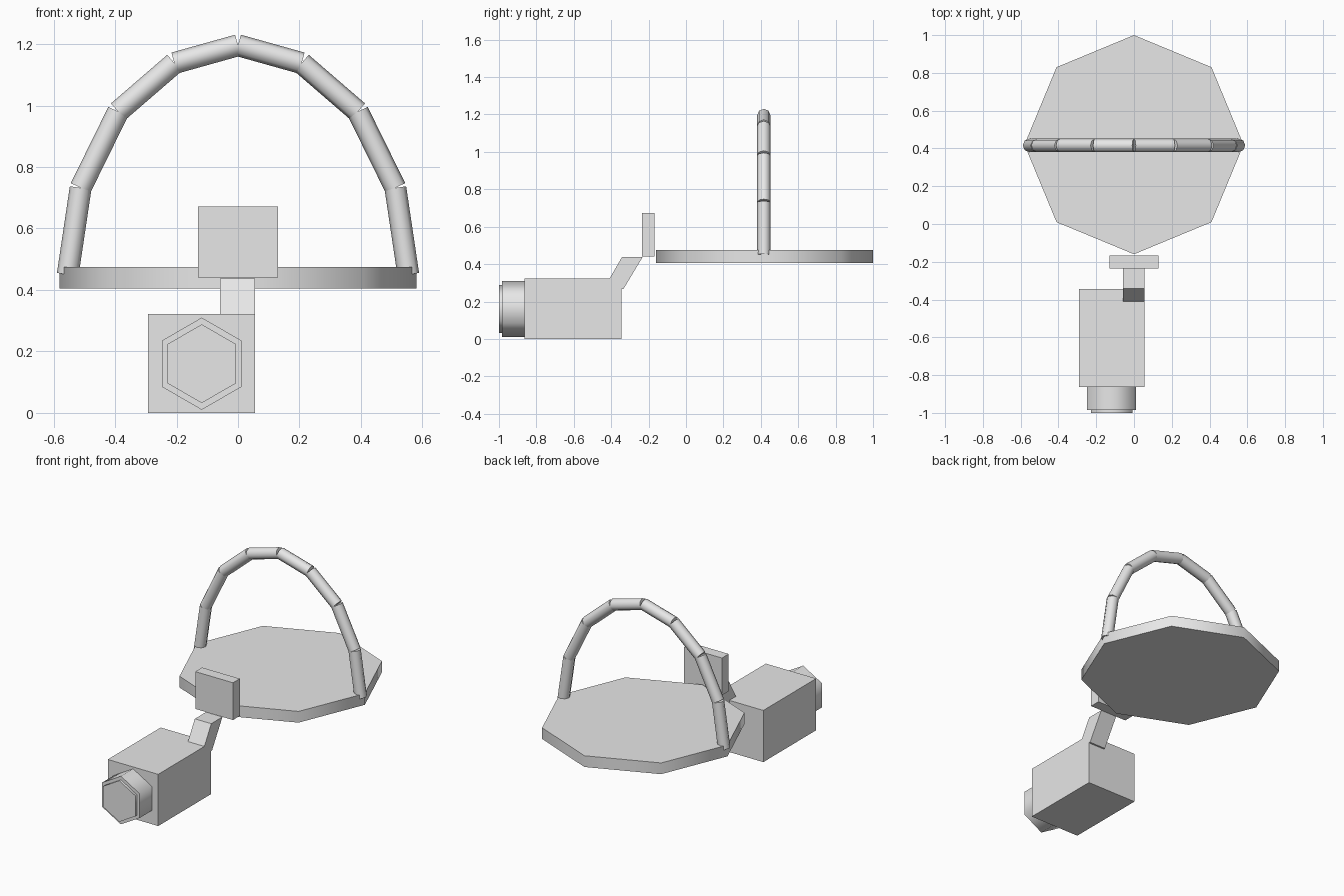
import bpy
import math
from mathutils import Vector

cube = bpy.data.objects.get("Cube")
if cube:
    bpy.data.objects.remove(cube, do_unlink=True)

grey = bpy.data.materials.new("light_grey")
grey.use_nodes = True
colour = (0.8, 0.8, 0.8, 1)
grey.diffuse_color = colour
grey.node_tree.nodes["Principled BSDF"].inputs["Base Color"].default_value = colour


def finish(obj, name):
    obj.name = name
    obj.data.materials.append(grey)
    return obj


def box(name, low, high):
    low, high = Vector(low), Vector(high)
    bpy.ops.mesh.primitive_cube_add(size=1, location=(low + high) / 2)
    obj = bpy.context.object
    obj.scale = high - low
    bpy.ops.object.transform_apply(location=False, rotation=False)
    return finish(obj, name)


def rod(name, start, end, radius, sides):
    """Smooth-sided prism between two points."""
    start, end = Vector(start), Vector(end)
    axis = end - start
    bpy.ops.mesh.primitive_cylinder_add(
        vertices=sides, radius=radius, depth=axis.length, location=(start + end) / 2)
    obj = bpy.context.object
    obj.rotation_euler = axis.to_track_quat('Z', 'Y').to_euler()
    bpy.ops.object.shade_smooth_by_angle(angle=math.radians(65))
    return finish(obj, name)


# Octagonal platform
rod("platform", (0, 0.42, 0.405), (0, 0.42, 0.475), 0.58, 8)

# Arch of straight tubes, mirrored left and right
arch = [(0, 1.196), (0.207, 1.138), (0.39, 0.98), (0.512, 0.732), (0.554, 0.45)]
for side, sign in (("left", 1), ("right", -1)):
    for i, (a, b) in enumerate(zip(arch, arch[1:])):
        rod(f"arch_tube_{side}_{i + 1}", (sign * a[0], 0.416, a[1]),
            (sign * b[0], 0.416, b[1]), 0.0355, 8)

# Upright plate and main housing
box("upright_plate", (-0.13, -0.235, 0.44), (0.13, -0.168, 0.672))
box("housing", (-0.292, -0.864, 0), (0.055, -0.344, 0.322))

# Slanted strut, extruded from its side profile
profile = [(-0.342, 0.438), (-0.232, 0.438), (-0.334, 0.268), (-0.444, 0.262)]
x0, x1 = -0.058, 0.055
verts = [(x, y, z) for x in (x0, x1) for y, z in profile]
faces = [(3, 2, 1, 0), (4, 5, 6, 7)]
faces += [(i, (i + 1) % 4, (i + 1) % 4 + 4, i + 4) for i in range(4)]
mesh = bpy.data.meshes.new("strut")
mesh.from_pydata(verts, [], faces)
strut = bpy.data.objects.new("strut", mesh)
bpy.context.collection.objects.link(strut)
finish(strut, "strut")

# Hexagonal knob with a smaller cap
for name, y0, y1, radius in (("knob", -0.86, -0.984, 0.15),
                             ("knob_cap", -0.98, -1.0, 0.128)):
    rod(name, (-0.118, y0, 0.16), (-0.118, y1, 0.16), radius, 6)
